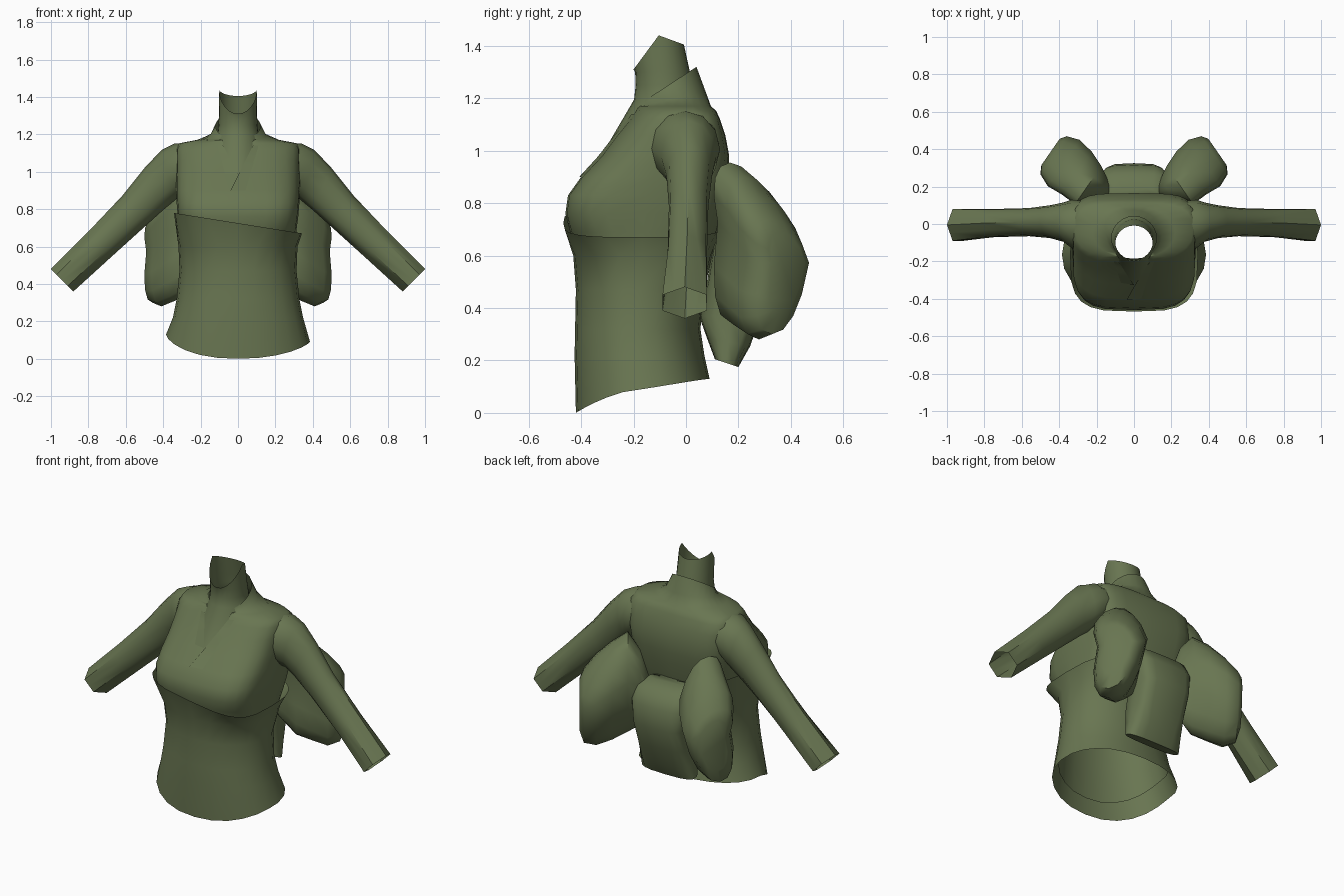
import bpy, bmesh, math
from mathutils import Vector
from mathutils.bvhtree import BVHTree

if "Cube" in bpy.data.objects:
    bpy.data.objects.remove(bpy.data.objects["Cube"])

green = bpy.data.materials.new("olive_green")
green.diffuse_color = (0.14, 0.18, 0.083, 1)
green.use_nodes = True
green.node_tree.nodes["Principled BSDF"].inputs["Base Color"].default_value = green.diffuse_color


def finish(name, bm, angle=50, flip_check=True):
    if flip_check:
        bmesh.ops.recalc_face_normals(bm, faces=bm.faces)
    me = bpy.data.meshes.new(name)
    bm.to_mesh(me)
    bm.free()
    me.materials.append(green)
    ob = bpy.data.objects.new(name, me)
    bpy.context.collection.objects.link(ob)
    bpy.ops.object.select_all(action='DESELECT')
    ob.select_set(True)
    bpy.context.view_layer.objects.active = ob
    bpy.ops.object.shade_smooth_by_angle(angle=math.radians(angle))
    return ob


def loft(name, rings, caps=(False, False), angle=50):
    """Skin a list of equally sized closed rings."""
    bm = bmesh.new()
    vs = [[bm.verts.new(p) for p in r] for r in rings]
    n = len(rings[0])
    for a, b in zip(vs, vs[1:]):
        for i in range(n):
            j = (i + 1) % n
            bm.faces.new((a[i], a[j], b[j], b[i]))
    for cap, ring in zip(caps, (vs[0], vs[-1])):
        if cap:
            bm.faces.new(ring)
    return finish(name, bm, angle)


def spow(v, p):
    return math.copysign(abs(v) ** p, v)


def ring(z, hw, yf, yb, e=2.5, n=24, eb=None):
    """Squarish horizontal ring; z is a number or a function of (x, sin)."""
    pts = []
    for i in range(n):
        a = 2 * math.pi * i / n
        k = 2 / (eb if eb and math.sin(a) > 0 else e)
        x = hw * spow(math.cos(a), k)
        s = spow(math.sin(a), k)
        y = (yf + yb) / 2 + (yb - yf) / 2 * s
        pts.append((x, y, z(x, s) if callable(z) else z))
    return pts


# waist wrap with a dipping hem and a slanted top edge
def hem(x, s):
    if s > 0:
        return 0.11 + 0.02 * s - 0.05 * x * (1 - s)
    return 0.11 - 0.11 * abs(s) ** 1.5 - 0.05 * x * (1 + s)


loft("waist_wrap", [
    ring(hem, 0.385, -0.42, 0.09, 2.2),
    ring(0.22, 0.348, -0.425, 0.07, 2.15),
    ring(0.32, 0.328, -0.423, 0.055, 2.1),
    ring(0.47, 0.313, -0.42, 0.07, 2.1),
    ring(0.60, 0.318, -0.43, 0.10, 2.4, eb=2.8),
    ring(lambda x, s: 0.725 - 0.16 * x, 0.342, -0.468, 0.14, 3.6, eb=3.4),
])

# bodice: lining, bust, shoulders and the standing outer collar
bodice = loft("bodice", [
    ring(lambda x, s: hem(x, s) + 0.10, 0.336, -0.412, 0.058, 2.15),
    ring(0.33, 0.316, -0.411, 0.045, 2.1),
    ring(0.47, 0.302, -0.408, 0.06, 2.1),
    ring(0.60, 0.305, -0.418, 0.09, 2.4, eb=2.8),
    ring(0.69, 0.313, -0.442, 0.12, 3.1, eb=3.4),
    ring(0.76, 0.322, -0.460, 0.135, 3.6, eb=3.8),
    ring(0.83, 0.328, -0.45, 0.15, 3.6, eb=4),
    ring(0.90, 0.331, -0.40, 0.16, 3.3, eb=4.2),
    ring(0.98, 0.332, -0.325, 0.165, 2.9, eb=4.5),
    ring(1.06, 0.332, -0.265, 0.15, 2.6, eb=4.5),
    ring(1.12, 0.332, -0.215, 0.13, 2.5, eb=4.5),
    ring(1.152, 0.315, -0.195, 0.115, 2.3, eb=3.2),
    ring(1.17, 0.22, -0.185, 0.095, 2.1),
    ring(lambda x, s: 1.195 + 0.03 * s, 0.150, -0.19, 0.075, 2),
    ring(lambda x, s: 1.245 + 0.075 * s, 0.120, -0.19, 0.04, 2),
])

# inner neck collar: V panel in front, low front edge, peaked sides
loft("neck_collar", [
    ring(lambda x, s: 1.14 + 0.15 * min(s, 0), 0.145, -0.318, 0.085, 1.7),
    ring(1.195, 0.110, -0.198, 0.03, 2),
    ring(1.25, 0.104, -0.192, 0.025, 2),
    ring(1.30, 0.102, -0.194, 0.015, 2),
    ring(lambda x, s: 1.44 + (0.13 * s if s < 0 else -0.035 * s),
         0.10, -0.20, -0.008, 2),
])

# crossed lapels lying on the chest
bvh = BVHTree.FromObject(bodice, bpy.context.evaluated_depsgraph_get())


def lapel(name, low, high, w_low, w_high, lift):
    bm = bmesh.new()
    rows, steps = [], 10
    for i in range(steps + 1):
        t = i / steps
        x = low[0] + (high[0] - low[0]) * t
        z = low[1] + (high[1] - low[1]) * t
        w = w_low + (w_high - w_low) * t
        row = []
        for k in range(3):
            hit = bvh.ray_cast(Vector((x + w * k / 2, -2, z)), Vector((0, 1, 0)))[0]
            if hit:
                row.append(bm.verts.new((hit.x, hit.y - lift * (1 - k / 2), hit.z)))
        if len(row) == 3:
            rows.append(row)
    for a, b in zip(rows, rows[1:]):
        for k in range(2):
            bm.faces.new((a[k], a[k + 1], b[k + 1], b[k]))
    for f in bm.faces:
        f.normal_update()
        if f.normal.y > 0:
            f.normal_flip()
    finish(name, bm, flip_check=False)


lapel("under_lapel", (0.0, 0.99), (-0.08, 1.14), -0.07, -0.03, 0.009)
lapel("over_lapel", (-0.04, 0.90), (0.08, 1.14), 0.08, 0.03, 0.009)

# sleeves: top x, top z, bottom x, bottom z, front y, back y
SLEEVE = [
    (0.28, 1.155, 0.29, 0.90, -0.14, 0.125),
    (0.34, 1.15, 0.325, 0.86, -0.13, 0.13),
    (0.41, 1.115, 0.345, 0.84, -0.095, 0.115),
    (0.50, 1.02, 0.40, 0.795, -0.075, 0.10),
    (0.62, 0.87, 0.50, 0.705, -0.065, 0.085),
    (0.80, 0.68, 0.69, 0.533, -0.07, 0.08),
    (1.00, 0.48, 0.88, 0.36, -0.09, 0.08),
]


def sleeve_ring(side, st, k):
    tx, tz, bx, bz, yf, yb = st
    pts = []
    for i in range(12):
        a = math.pi * i / 6
        r = 1 - (0.134 * k if i % 2 else 0)   # turns hexagonal at the cuff
        u, v = r * math.cos(a), r * math.sin(a)
        pts.append((side * ((tx + bx) / 2 + u * (tx - bx) / 2),
                    (yf + yb) / 2 + v * (yb - yf) / 2 * (1 + 0.15 * k),
                    (tz + bz) / 2 + u * (tz - bz) / 2))
    return pts


# bow loops: centre x, centre y, half thickness, low z, high z
LOOP = [
    (0.13, 0.17, 0.03, 0.46, 0.72),
    (0.175, 0.19, 0.06, 0.41, 0.87),
    (0.24, 0.215, 0.115, 0.35, 0.955),
    (0.30, 0.28, 0.13, 0.31, 0.90),
    (0.37, 0.335, 0.14, 0.28, 0.82),
    (0.425, 0.375, 0.115, 0.30, 0.74),
    (0.443, 0.39, 0.08, 0.38, 0.69),
]


def loop_ring(side, st):
    cx, cy, t, lo, hi = st
    mid = lo + 0.62 * (hi - lo)
    pts = []
    for i in range(16):
        a = math.pi * i / 8
        w = spow(math.sin(a), 0.85)
        off = t * spow(math.cos(a), 0.9) - 0.5 * t * abs(w)   # fullest at mid height
        pts.append((side * (cx - 0.57 * off), cy + 0.82 * off,
                    mid + w * ((hi - mid) if w > 0 else (mid - lo))))
    return pts


for side, label in ((1, "right"), (-1, "left")):
    loft(label + "_sleeve",
         [sleeve_ring(side, s, max(0, i - 3) / 3) for i, s in enumerate(SLEEVE)])
    loft(label + "_bow_loop", [loop_ring(side, s) for s in LOOP], (True, True))

# draped centre of the bow, folding down to a short tail
loft("bow_centre", [
    ring(0.73, 0.13, 0.12, 0.19, 2.6, 16),
    ring(0.70, 0.17, 0.11, 0.27, 2.8, 16, 4),
    ring(0.62, 0.18, 0.10, 0.315, 2.8, 16, 4),
    ring(0.50, 0.165, 0.08, 0.325, 2.8, 16, 4),
    ring(0.37, 0.16, 0.05, 0.285, 2.8, 16, 4),
    ring(lambda x, s: 0.27 - 0.015 * s, 0.17, 0.08, 0.245, 3, 16),
    ring(lambda x, s: 0.19 - 0.015 * s, 0.18, 0.11, 0.20, 3, 16),
], (True, True))
